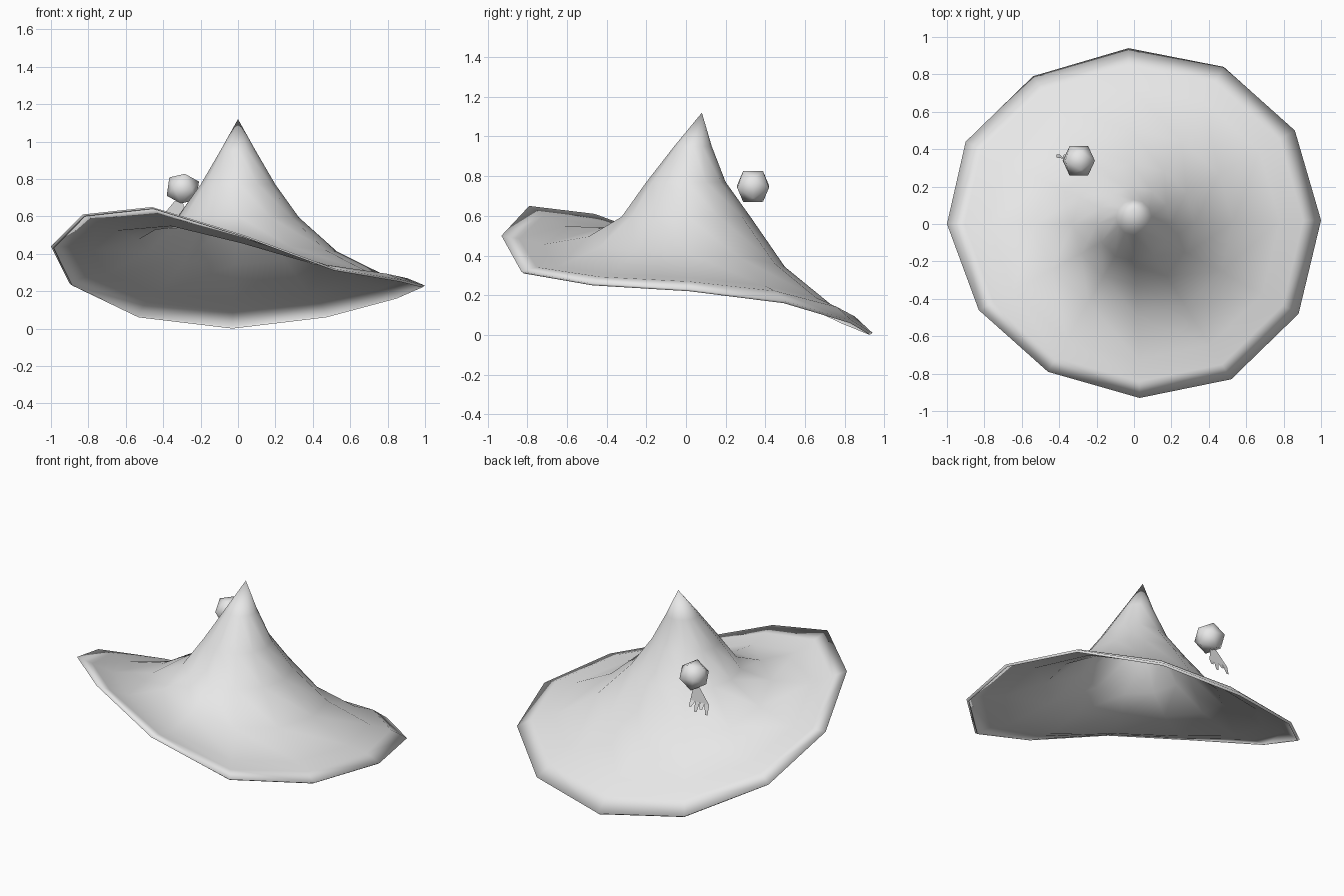
import bpy, bmesh, math
from mathutils import Vector, Matrix

cube = bpy.data.objects.get("Cube")
if cube:
    bpy.data.objects.remove(cube, do_unlink=True)

# One plain grey for every part
grey = bpy.data.materials.new("light_grey")
grey.use_nodes = True
grey.diffuse_color = (0.8, 0.8, 0.8, 1)
grey.node_tree.nodes["Principled BSDF"].inputs["Base Color"].default_value = (0.8, 0.8, 0.8, 1)


def finish(bm, name, smooth=True):
    bmesh.ops.remove_doubles(bm, verts=bm.verts, dist=0.0005)
    for f in bm.faces:
        f.smooth = smooth
    mesh = bpy.data.meshes.new(name)
    bm.to_mesh(mesh)
    bm.free()
    mesh.materials.append(grey)
    ob = bpy.data.objects.new(name, mesh)
    bpy.context.collection.objects.link(ob)
    return ob


def loft(name, rings):
    """Skin successive closed rings; a collapsed ring becomes a point."""
    bm = bmesh.new()
    vs = [[bm.verts.new(p) for p in ring] for ring in rings]
    n = len(rings[0])
    for a, b in zip(vs, vs[1:]):
        for j in range(n):
            k = (j + 1) % n
            bm.faces.new((a[j], b[j], b[k], a[k]))
    return finish(bm, name)


# Wavy twelve-sided rim
rim = [Vector(p) for p in (
    (1, .02, .23), (.86, .5, .17), (.48, .84, .07), (-.03, .94, .01),
    (-.54, .79, .07), (-.9, .44, .24), (-1, 0, .44), (-.83, -.46, .61),
    (-.46, -.79, .65), (.03, -.93, .5), (.52, -.83, .32), (.88, -.48, .26))]


def level(radius, z, shift=0):
    # Flat round ring of the cone
    out = []
    for p in rim:
        d = Vector((p.x, p.y)).normalized() * radius
        out.append((d.x, d.y + shift, z))
    return out


def brim(scale, base, follow):
    # Brim ring that follows the wave of the rim
    return [(p.x * scale, p.y * scale, base + follow * p.z) for p in rim]


# Thin hollow hat: cone, brim, and a narrow lip turned under the edge
loft("hat", [
    level(0, 1.12, .08), level(.095, .95, .035), level(.2, .77), level(.325, .595),
    brim(.53, .34, .31), brim(.78, .145, .62), brim(.905, .085, .8), rim,
    brim(.985, -.01, 1)])

# Faceted ball floating behind the cone
bm = bmesh.new()
bmesh.ops.create_icosphere(bm, subdivisions=1, radius=.094)
turn = (Matrix.Rotation(math.radians(8), 4, 'Y') @ Matrix.Rotation(math.radians(90), 4, 'Z')
        @ Matrix.Rotation(math.radians(-31.7), 4, 'Y'))
bmesh.ops.transform(bm, matrix=turn, verts=bm.verts)
ball = finish(bm, "tassel_ball")
ball.location = (-.295, .338, .748)

# Thin ragged tassel hanging from the ball
bm = bmesh.new()
strands = 4


def across(u, left, right, y, z):
    return bm.verts.new((left + (right - left) * u / strands, y, z))


for i in range(strands):
    tip = .53 + .025 * (i % 2)
    top = [across(u, -.34, -.295, .345, .68) for u in (i, i + 1)]
    mid = [across(u, -.415, -.28, .355, .59) for u in (i, i + 1)]
    end = [across(u, -.425, -.27, .372, tip) for u in (i + .3, i + .75)]
    bm.faces.new((top[0], top[1], mid[1], mid[0]))
    bm.faces.new((mid[0], mid[1], end[1], end[0]))
finish(bm, "tassel_strands", smooth=False)
